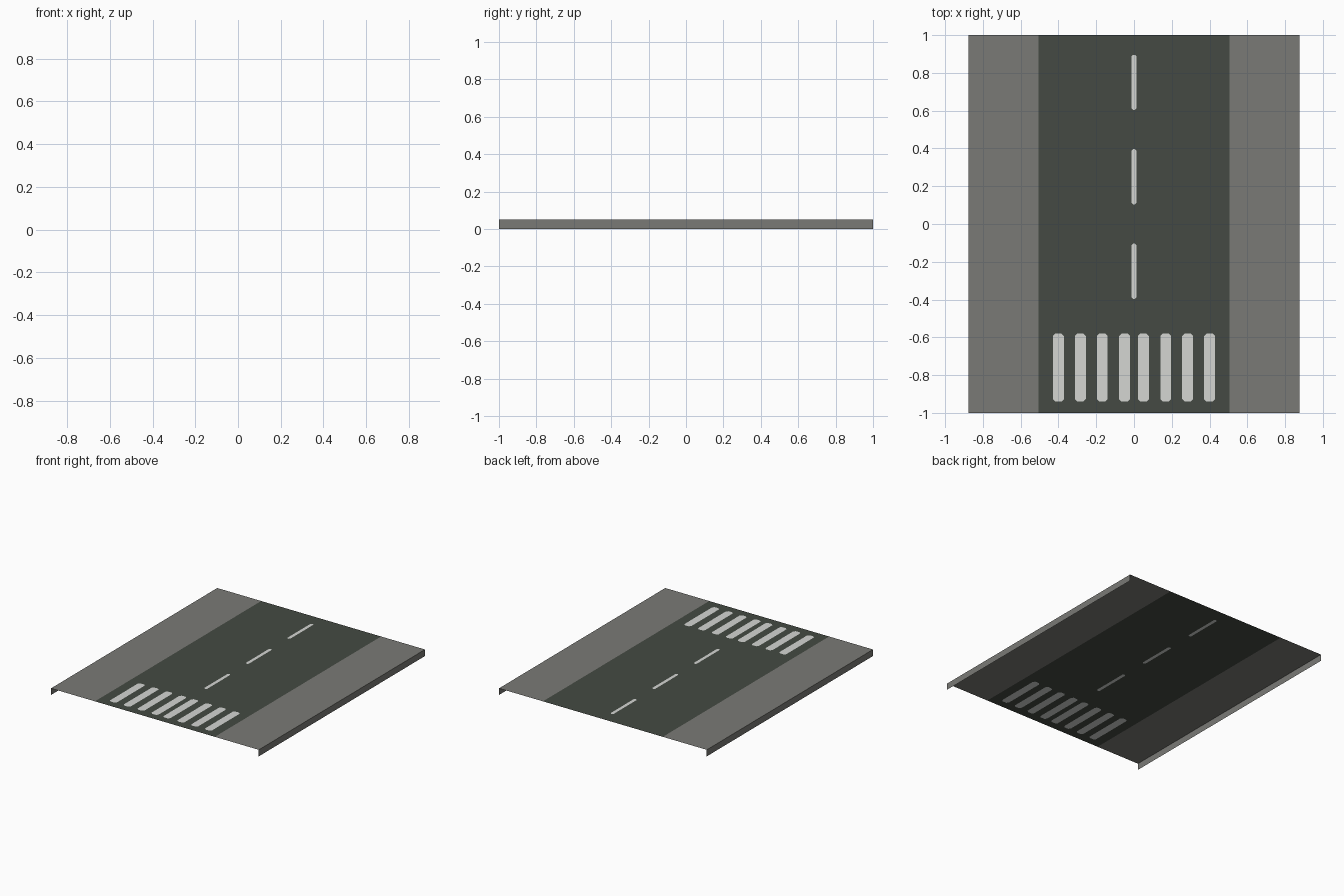
import bpy, bmesh

if "Cube" in bpy.data.objects:
    bpy.data.objects.remove(bpy.data.objects["Cube"])

W, ROAD, L, H = 0.875, 0.505, 1.0, 0.05   # half width, half road, half length, height


def material(name, rgb):
    m = bpy.data.materials.new(name)
    m.diffuse_color = (*rgb, 1)
    m.use_nodes = True
    m.node_tree.nodes["Principled BSDF"].inputs["Base Color"].default_value = m.diffuse_color
    return m


PAVING = material("grey paving", (0.195, 0.195, 0.180))
ASPHALT = material("dark asphalt", (0.058, 0.068, 0.056))
PAINT = material("white road paint", (0.66, 0.67, 0.65))


def to_object(name, bm, *mats):
    me = bpy.data.meshes.new(name)
    bm.to_mesh(me)
    bm.free()
    for m in mats:
        me.materials.append(m)
    ob = bpy.data.objects.new(name, me)
    bpy.context.collection.objects.link(ob)
    return ob


def marking(x, y, hw, hl, c):
    """Outline of a painted bar with clipped corners, counter-clockwise."""
    return [(x - hw + c, y - hl), (x + hw - c, y - hl), (x + hw, y - hl + c), (x + hw, y + hl - c),
            (x + hw - c, y + hl), (x - hw + c, y + hl), (x - hw, y + hl - c), (x - hw, y - hl + c)]


# Painted bars: zebra crossing at the front, centre-line dashes behind it
bars = [marking(s * x, -0.76, 0.029, 0.18, 0.013)
        for x in (0.05, 0.168, 0.284, 0.40) for s in (-1, 1)]
bars += [marking(0, y, 0.0125, 0.146, 0.008) for y in (-0.25, 0.25, 0.75)]

# Road sheet: asphalt filled around the bars, then the bars set flush in the holes
bm = bmesh.new()
edges, loops = [], []
for outline in [[(-ROAD, -L), (ROAD, -L), (ROAD, L), (-ROAD, L)]] + bars:
    vs = [bm.verts.new((x, y, H)) for x, y in outline]
    edges += [bm.edges.new((vs[i - 1], vs[i])) for i in range(len(vs))]
    loops.append(vs)
bmesh.ops.triangle_fill(bm, use_beauty=True, edges=edges, normal=(0, 0, 1))
for vs in loops[1:]:
    bm.faces.new(vs).material_index = 1
bm.normal_update()
for f in bm.faces:
    if f.normal.z < 0:
        f.normal_flip()
to_object("road", bm, ASPHALT, PAINT)

# Pavements: flat strip with a vertical outer skirt, open at the ends and below
for side, s in (("left", -1), ("right", 1)):
    bm = bmesh.new()
    profile = [(s * ROAD, H), (s * W, H), (s * W, 0)]
    rows = [[bm.verts.new((x, y, z)) for x, z in profile] for y in (-s * L, s * L)]
    for i in range(2):
        bm.faces.new((rows[0][i], rows[0][i + 1], rows[1][i + 1], rows[1][i]))
    to_object(side + "_pavement", bm, PAVING)
